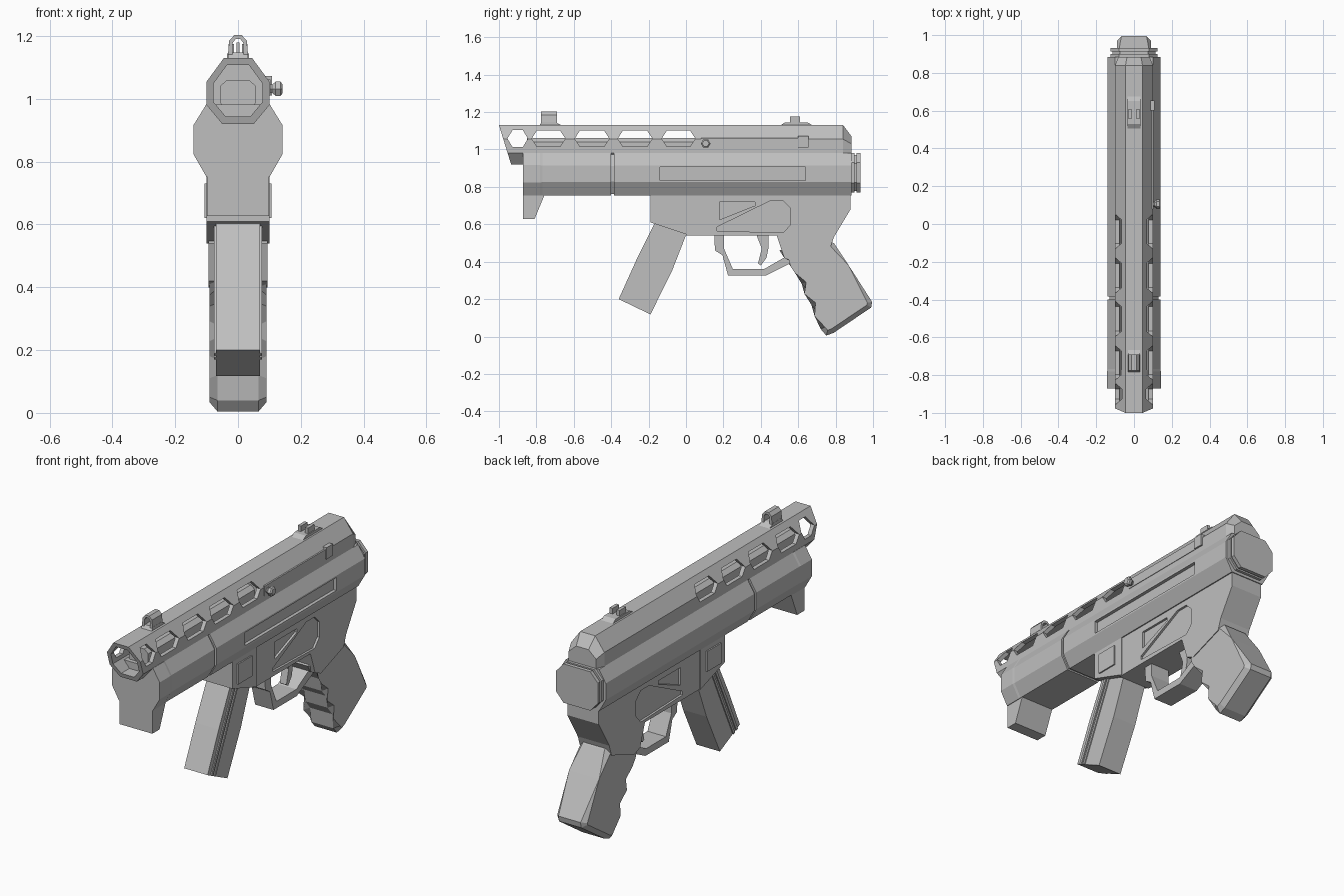
import bpy, bmesh, math
from mathutils import Vector

GREY = bpy.data.materials.new("gunmetal_grey")
GREY.diffuse_color = (0.52, 0.52, 0.52, 1)


def finish(name, bm):
    bmesh.ops.recalc_face_normals(bm, faces=bm.faces)
    me = bpy.data.meshes.new(name)
    bm.to_mesh(me)
    bm.free()
    me.materials.append(GREY)
    ob = bpy.data.objects.new(name, me)
    bpy.context.collection.objects.link(ob)
    return ob


def loft(name, rings, chamfer=0):
    """Skin closed rings of 3D points and cap both ends."""
    bm = bmesh.new()
    vs = [[bm.verts.new(p) for p in r] for r in rings]
    n = len(vs[0])
    for a, b in zip(vs, vs[1:]):
        for i in range(n):
            j = (i + 1) % n
            bm.faces.new((a[i], a[j], b[j], b[i]))
    caps = [bm.faces.new(vs[0]), bm.faces.new(vs[-1])]
    if chamfer:
        edges = list({e for f in caps for e in f.edges})
        bmesh.ops.bevel(bm, geom=edges, offset=chamfer, segments=1,
                        affect='EDGES', profile=0.5)
    return finish(name, bm)


def side(name, pts, x0, x1, chamfer=0):
    """Extrude a (y, z) outline across x."""
    return loft(name, [[(x, y, z) for y, z in pts] for x in (x0, x1)], chamfer)


def mirror_half(half):
    return half + [(-x, z) for x, z in reversed(half)]


def scaled(prof, s, c=1.027):
    return [(x * s, c + (z - c) * s) for x, z in prof]


def along(name, prof, y0, y1):
    """Extrude an (x, z) section along y."""
    return loft(name, [[(x, y, z) for x, z in prof] for y in (y0, y1)])


def box(name, x0, x1, y0, y1, z0, z1):
    return side(name, [(y0, z0), (y1, z0), (y1, z1), (y0, z1)], x0, x1)


def cut(ob, cutters):
    for c in cutters:
        m = ob.modifiers.new("cut", 'BOOLEAN')
        m.operation, m.solver, m.object = 'DIFFERENCE', 'EXACT', c
        c.hide_render = True
        c.hide_viewport = True


# Upper tube: octagonal shroud with slanted muzzle and chamfered rear
tube = mirror_half([(0.045, 1.13), (0.10, 1.055), (0.10, 0.98), (0.05, 0.92)])
muzzle = [(x, -1.0 + (1.13 - z) * 0.31, z) for x, z in tube]
rear = [(x * 0.82, 0.885, min(z, 1.07 if abs(x) < 0.08 else 1.03)) for x, z in tube]
upper = loft("upper_tube", [muzzle, [(x, 0.84, z) for x, z in tube], rear])

# Bore and hexagonal vents through the shroud
cutters = [along("bore_cutter", scaled(tube, 0.78), -1.1, 0.06)]
for a, b, h in ((-0.955, -0.845, 0.046), (-0.825, -0.645, 0.043), (-0.595, -0.41, 0.043),
                (-0.365, -0.18, 0.043), (-0.13, 0.05, 0.043)):
    hexa = [(a, 1.058), (a + 0.028, 1.058 + h), (b - 0.028, 1.058 + h),
            (b, 1.058), (b - 0.028, 1.058 - h), (a + 0.028, 1.058 - h)]
    cutters.append(side("vent_cutter", hexa, -0.3, 0.3))
cut(upper, cutters)

# Inner barrel seen through the vents
along("inner_barrel", mirror_half([(0.035, 1.06), (0.058, 1.04), (0.058, 0.99), (0.035, 0.95)]),
      -0.85, 0.07)

# Receiver and handguard share one section, split by a narrow seam
body = mirror_half([(0.10, 0.98), (0.14, 0.915), (0.14, 0.825), (0.10, 0.755)])
receiver = along("receiver", body, -0.385, 0.885)
along("handguard", body, -0.80, -0.40)
along("seam_core", scaled(body, 0.93, 0.868), -0.41, -0.375)
cut(receiver, [box("groove_cutter", 0.122, 0.2, -0.14, 0.64, 0.835, 0.905)])

# Front hand stop: wide collar with a narrower downward tongue
collar = scaled(body, 1.015, 0.868)
loft("front_collar", [[(x, -0.872, z) for x, z in collar],
                      [(x, -0.78, z) for x, z in collar],
                      [(x, -0.75, z) for x, z in scaled(body, 0.98, 0.868)]])
side("hand_stop", [(-0.872, 0.627), (-0.81, 0.627), (-0.755, 0.76), (-0.755, 0.80),
                   (-0.872, 0.80)], -0.098, 0.098)

# Rear end cap in two octagonal steps
cap = mirror_half([(0.08, 0.98), (0.125, 0.93), (0.125, 0.82), (0.08, 0.77)])
along("cap_plate", cap, 0.88, 0.90)
along("cap_neck", scaled(cap, 0.92, 0.875), 0.90, 0.912)
along("cap_end", cap, 0.912, 0.932)

# Lower frame and magazine well
frame = side("lower_frame", [(0.0, 0.77), (0.0, 0.54), (0.485, 0.54), (0.525, 0.42), (0.575, 0.40),
                             (0.77, 0.47), (0.79, 0.53), (0.88, 0.68), (0.88, 0.77)],
             -0.094, 0.094)
side("magazine_well", [(-0.19, 0.77), (-0.19, 0.61), (0.02, 0.54), (0.02, 0.77)], -0.10, 0.10)
panels = ([(0.18, 0.72), (0.37, 0.72), (0.37, 0.70), (0.18, 0.625)],
          [(0.165, 0.565), (0.165, 0.585), (0.45, 0.725), (0.52, 0.725), (0.56, 0.685),
           (0.56, 0.60), (0.52, 0.555)])
frame_cutters = []
for s in (-1, 1):
    for p in panels:
        frame_cutters.append(side("panel_cutter", p, s * 0.082, s * 0.2))
    box("well_plate", s * 0.09, s * 0.107, -0.15, -0.03, 0.62, 0.73)
cut(frame, frame_cutters)

# Pistol grip with finger steps
side("pistol_grip", [(0.50, 0.46), (0.525, 0.42), (0.575, 0.395), (0.605, 0.35), (0.62, 0.28),
                     (0.655, 0.24), (0.67, 0.17), (0.71, 0.12), (0.72, 0.04), (0.75, 0.005),
                     (0.79, 0.02), (0.99, 0.155), (0.995, 0.185), (0.87, 0.38), (0.79, 0.50),
                     (0.70, 0.54)], -0.09, 0.09, 0.024)

# Curved magazine with side ribs
front = [(-0.155, 0.63), (-0.265, 0.41), (-0.36, 0.20)]
back = [(-0.19, 0.118), (-0.075, 0.35), (0.015, 0.58)]
side("magazine", front + back, -0.07, 0.07)
for a, b in ((0.14, 0.22), (0.29, 0.36)):
    def lerp(t):
        return [tuple(Vector(f).lerp(Vector(k), t)) for f, k in zip(front, back[::-1])]
    side("magazine_rib", lerp(a) + lerp(b)[::-1], -0.076, 0.076)

# Trigger guard loop and trigger
side("trigger_guard", [(0.15, 0.56), (0.155, 0.46), (0.195, 0.435), (0.225, 0.325), (0.425, 0.325),
                       (0.575, 0.40), (0.53, 0.425), (0.42, 0.362), (0.25, 0.362), (0.203, 0.47),
                       (0.203, 0.56)], -0.055, 0.055)
side("trigger", [(0.37, 0.56), (0.405, 0.47), (0.385, 0.39), (0.40, 0.38), (0.43, 0.42),
                 (0.44, 0.47), (0.44, 0.56)], -0.02, 0.02)

# Front sight: two hooded arches on a base
side("front_sight_base", [(-0.79, 1.12), (-0.77, 1.148), (-0.70, 1.148), (-0.65, 1.12)],
     -0.032, 0.032)
arch = mirror_half([(0.012, 1.203), (0.028, 1.185), (0.032, 1.14), (0.017, 1.14),
                    (0.017, 1.178), (0.008, 1.19)])
arch = arch[:6] + arch[6:]
along("front_sight_hood", arch, -0.755, -0.71)
for y0, y1 in ((-0.775, -0.755), (-0.71, -0.69)):
    along("front_sight_rim", arch, y0, y1)
box("front_sight_post", -0.004, 0.004, -0.735, -0.725, 1.14, 1.18)

# Rear sight: low ramp with two ears
side("rear_sight_base", [(0.49, 1.12), (0.53, 1.145), (0.65, 1.145), (0.69, 1.12)], -0.035, 0.035)
for s in (-1, 1):
    box("rear_sight_ear", s * 0.012, s * 0.03, 0.555, 0.61, 1.14, 1.175)

# Cocking rail, stop block and knob on the right side
box("cocking_rail", 0.06, 0.103, 0.08, 0.61, 1.01, 1.062)
box("rail_stop", 0.06, 0.109, 0.60, 0.655, 1.01, 1.073)
rings = [[(x, 0.105 + r * math.cos(k * math.pi / 3), 1.032 + r * math.sin(k * math.pi / 3))
          for k in range(6)]
         for x, r in ((0.08, 0.018), (0.108, 0.015), (0.12, 0.026), (0.135, 0.026), (0.141, 0.018))]
loft("cocking_knob", rings)
